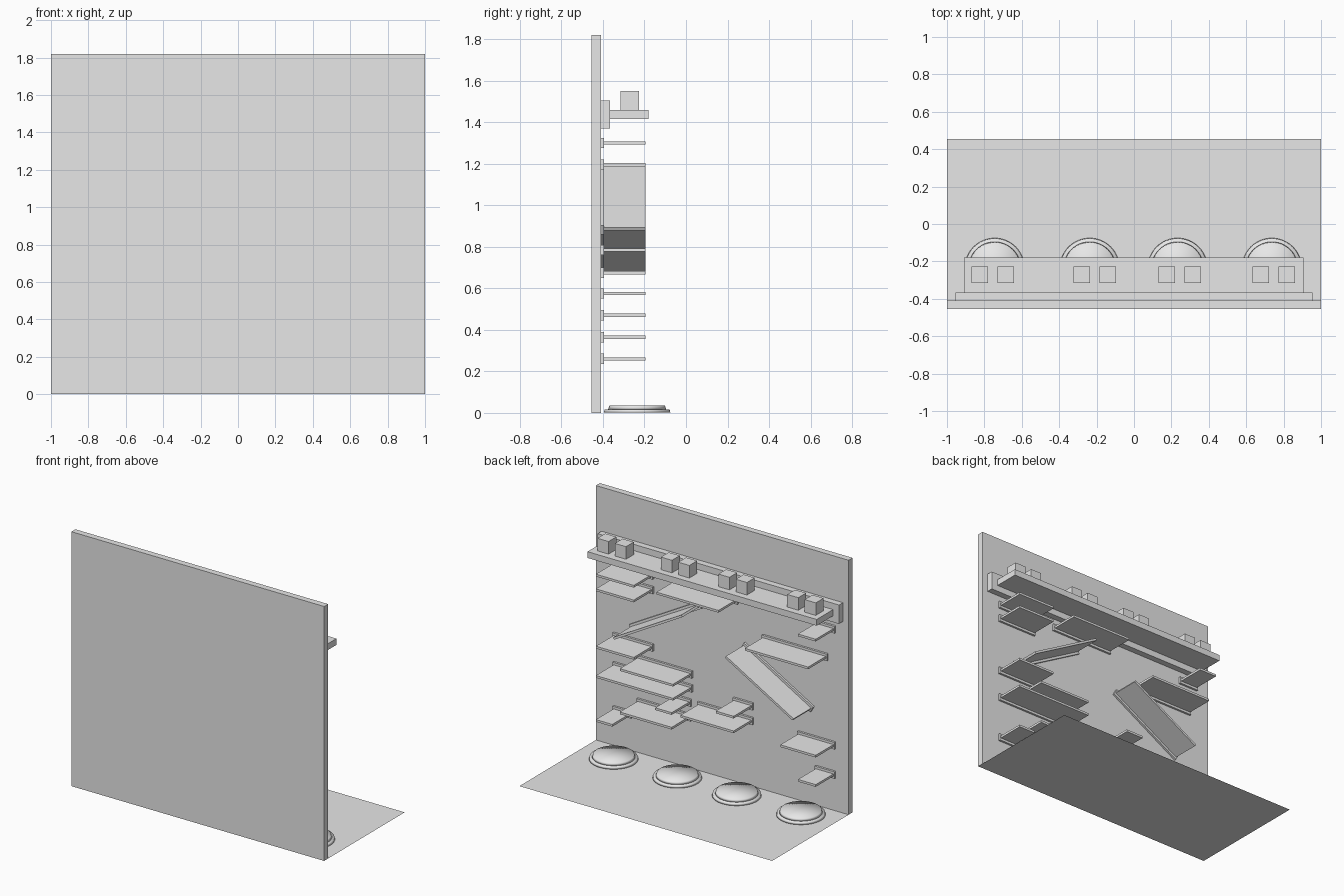
import bpy
import bmesh
from math import hypot, atan2
from mathutils import Matrix, Vector

cube = bpy.data.objects.get("Cube")
if cube:
    bpy.data.objects.remove(cube, do_unlink=True)

grey = bpy.data.materials.new("light_grey")
grey.use_nodes = True
grey.diffuse_color = (0.8, 0.8, 0.8, 1)
grey.node_tree.nodes["Principled BSDF"].inputs["Base Color"].default_value = (0.8, 0.8, 0.8, 1)


def finish(name, bm):
    mesh = bpy.data.meshes.new(name)
    bm.to_mesh(mesh)
    bm.free()
    mesh.materials.append(grey)
    obj = bpy.data.objects.new(name, mesh)
    bpy.context.collection.objects.link(obj)
    return obj


def add_box(bm, x, y, z, place=Matrix()):
    """Box from (min, max) ranges, moved by an optional matrix."""
    centre = Vector([(a + b) / 2 for a, b in (x, y, z)])
    size = [b - a for a, b in (x, y, z)]
    bmesh.ops.create_cube(bm, size=1, matrix=place @ Matrix.Translation(centre) @ Matrix.Diagonal((*size, 1)))


def box(name, x, y, z):
    bm = bmesh.new()
    add_box(bm, x, y, z)
    return finish(name, bm)


def ledge(name, start, end):
    """Thin board with a mounting strip, running between two (x, z) points."""
    dx, dz = end[0] - start[0], end[1] - start[1]
    half = hypot(dx, dz) / 2
    place = Matrix.Translation(((start[0] + end[0]) / 2, 0, (start[1] + end[1]) / 2))
    place = place @ Matrix.Rotation(-atan2(dz, dx), 4, "Y")
    bm = bmesh.new()
    add_box(bm, (-half, half), (-0.395, -0.195), (-0.008, 0.008), place)
    add_box(bm, (-half - 0.008, half + 0.008), (-0.412, -0.395), (-0.025, 0.025), place)
    return finish(name, bm)


# Wall and floor sheet
box("wall", (-1, 1), (-0.455, -0.41), (0, 1.82))
bm = bmesh.new()
bmesh.ops.create_grid(bm, x_segments=1, y_segments=1, size=1, matrix=Matrix.Diagonal((1, 0.455, 1, 1)))
finish("floor", bm)

# Top platform with its backing board and paired blocks
box("platform_backing", (-0.955, 0.955), (-0.41, -0.365), (1.37, 1.505))
box("platform", (-0.908, 0.905), (-0.365, -0.18), (1.415, 1.46))
for pair in (-0.755, -0.21, 0.245, 0.747):
    for x in (pair - 0.069, pair + 0.069):
        box("block", (x - 0.044, x + 0.044), (-0.315, -0.227), (1.46, 1.55))

# Level ledges: height, then x range
for z, x0, x1 in (
    (1.30, 0.55, 0.85), (1.30, -0.12, 0.37), (1.30, -0.89, -0.75),
    (1.195, 0.55, 0.85), (1.085, -0.83, -0.33), (0.785, 0.55, 0.85),
    (0.675, 0.24, 0.66), (0.575, 0.24, 0.85), (0.575, -0.24, -0.10),
    (0.47, 0.25, 0.38), (0.47, -0.24, 0.18), (0.47, -0.89, -0.61),
    (0.365, 0.25, 0.66), (0.26, 0.72, 0.85), (0.26, -0.89, -0.75),
):
    ledge("ledge", (x0, z), (x1, z))

# Sloping ramps
ledge("left_ramp", (0.17, 1.19), (0.71, 0.885))
ledge("right_ramp", (-0.71, 0.685), (-0.175, 0.99))

# Stepped round pads on the floor
for x in (-0.745, -0.237, 0.233, 0.737):
    bm = bmesh.new()
    for r0, r1, z0, z1 in ((0.16, 0.156, 0.001, 0.017), (0.14, 0.134, 0.017, 0.035)):
        bmesh.ops.create_cone(bm, cap_ends=True, cap_tris=True, segments=48, radius1=r0, radius2=r1,
                              depth=z1 - z0, matrix=Matrix.Translation((x, -0.235, (z0 + z1) / 2)))
    pad = finish("round_pad", bm)
    for poly in pad.data.polygons:
        poly.use_smooth = True
